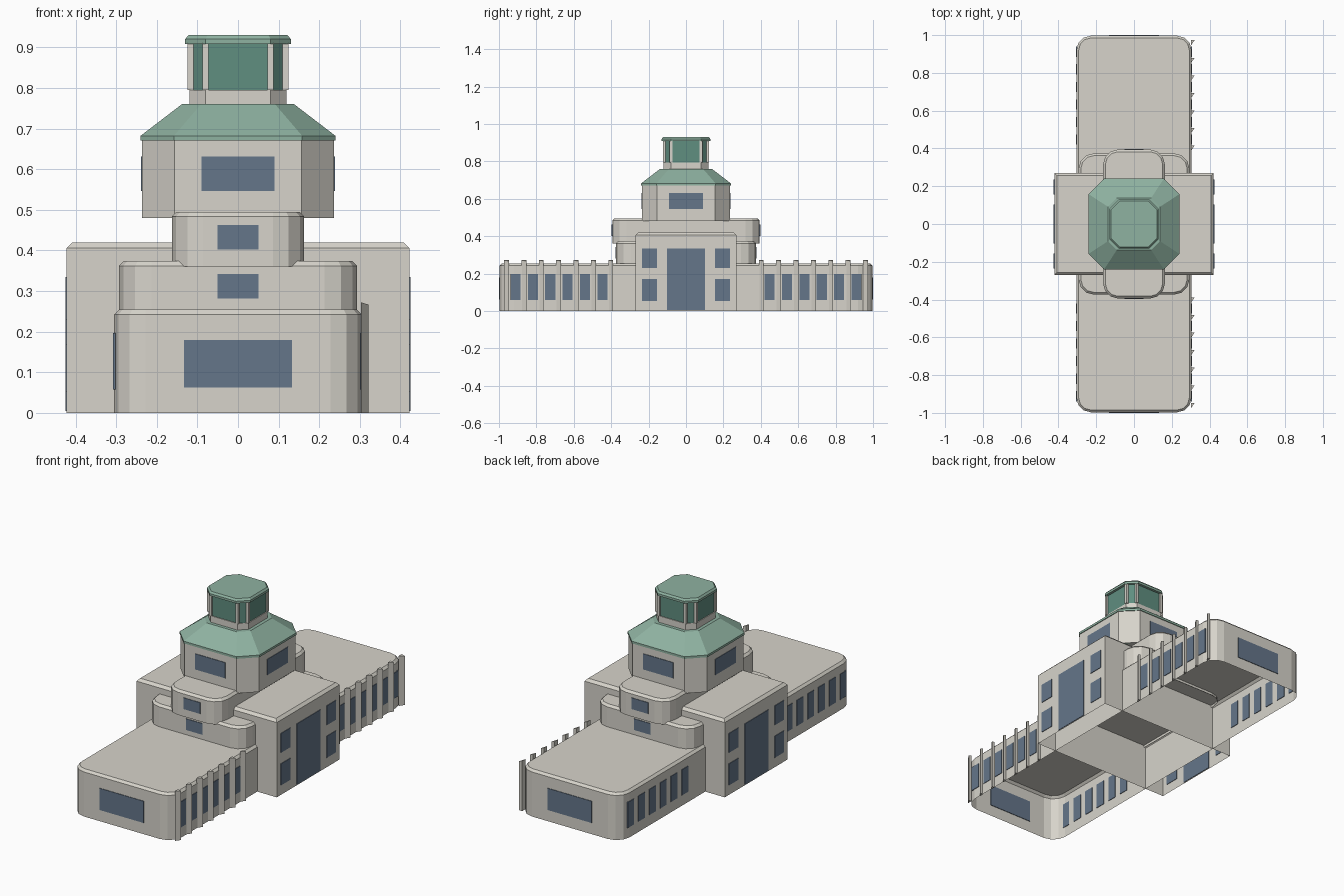
import bpy, math

if "Cube" in bpy.data.objects:
    bpy.data.objects.remove(bpy.data.objects["Cube"])


def material(name, rgb):
    m = bpy.data.materials.new(name)
    lin = [((c / 255 + 0.055) / 1.055) ** 2.4 for c in rgb]
    m.diffuse_color = (*lin, 1)
    m.use_nodes = True
    m.node_tree.nodes["Principled BSDF"].inputs["Base Color"].default_value = m.diffuse_color
    return m


STONE = material("pale stone", (215, 212, 203))
COPPER = material("green copper", (143, 178, 161))
WINDOW = material("blue grey window", (101, 118, 138))
GLASS = material("dark green glass", (96, 142, 128))


def make(name, verts, faces, mat):
    me = bpy.data.meshes.new(name)
    me.from_pydata(verts, [], faces)
    me.materials.append(mat)
    ob = bpy.data.objects.new(name, me)
    bpy.context.collection.objects.link(ob)
    return ob


def outline(hx, hy, r, seg):
    """Rectangle with rounded (seg > 1), chamfered (seg = 1) or square (r = 0) corners."""
    if r == 0:
        return [(hx, hy), (-hx, hy), (-hx, -hy), (hx, -hy)]
    pts = []
    for k, (sx, sy) in enumerate([(1, 1), (-1, 1), (-1, -1), (1, -1)]):
        for i in range(seg + 1):
            a = math.pi / 2 * (k + i / seg)
            pts.append((sx * (hx - r) + r * math.cos(a), sy * (hy - r) + r * math.sin(a)))
    return pts


def loft(name, layers, mat, seg=1, bottom=False):
    """Stack of outlines (z, hx, hy, r), capped on top."""
    rings = [[(x, y, z) for x, y in outline(hx, hy, r, seg)] for z, hx, hy, r in layers]
    n = len(rings[0])
    verts = [v for ring in rings for v in ring]
    faces = [(l * n + i, l * n + (i + 1) % n, (l + 1) * n + (i + 1) % n, (l + 1) * n + i)
             for l in range(len(rings) - 1) for i in range(n)]
    faces.append(tuple(range((len(rings) - 1) * n, len(rings) * n)))
    if bottom:
        faces.append(tuple(reversed(range(n))))
    return make(name, verts, faces, mat)


def tier(name, z0, z1, hx, hy, r, b):
    """Open-bottomed storey with a bevelled top edge."""
    return loft(name, [(z0, hx, hy, r), (z1 - b, hx, hy, r),
                       (z1, hx - b, hy - b, max(r - b, 0))], STONE, 3)


def box(name, x0, x1, y0, y1, z0, z1, mat):
    v = [(x, y, z) for z in (z0, z1) for x, y in ((x0, y0), (x1, y0), (x1, y1), (x0, y1))]
    f = [(3, 2, 1, 0), (4, 5, 6, 7), (0, 1, 5, 4), (1, 2, 6, 5), (2, 3, 7, 6), (3, 0, 4, 7)]
    return make(name, v, f, mat)


T = 0.003  # window plate thickness


def end_windows(name, dist, a0, a1, z0, z1):
    """Plates on the front and back walls."""
    for s in (-1, 1):
        lo, hi = sorted((s * (dist - T), s * (dist + T)))
        box(name, a0, a1, lo, hi, z0, z1, WINDOW)


def side_windows(name, dist, a0, a1, z0, z1):
    """Plates on the left and right walls."""
    for s in (-1, 1):
        lo, hi = sorted((s * (dist - T), s * (dist + T)))
        box(name, lo, hi, a0, a1, z0, z1, WINDOW)


# Stepped main masses
tier("long_wing", 0, 0.254, 0.305, 0.997, 0.077, 0.012)
tier("central_block", 0, 0.42, 0.422, 0.27, 0, 0.014)
tier("second_tier", 0.24, 0.374, 0.293, 0.374, 0.08, 0.012)
tier("third_tier", 0.36, 0.495, 0.163, 0.394, 0.077, 0.012)

# Eight-sided tower and copper roof
loft("tower", [(0.48, 0.236, 0.236, 0.08), (0.67, 0.236, 0.236, 0.08)], STONE)
loft("tower_roof", [(0.67, 0.24, 0.24, 0.082), (0.682, 0.24, 0.24, 0.082),
                    (0.76, 0.138, 0.138, 0.047)], COPPER, bottom=True)

# Lantern
loft("lantern_base", [(0.755, 0.12, 0.12, 0.04), (0.795, 0.12, 0.12, 0.04)], STONE)
loft("lantern_glass", [(0.795, 0.116, 0.116, 0.037), (0.91, 0.116, 0.116, 0.037)], GLASS)
for x, y in outline(0.117, 0.117, 0.037, 1):
    h = 0.007
    box("lantern_post", x - h, x + h, y - h, y + h, 0.795, 0.91, STONE)
loft("lantern_cap", [(0.908, 0.13, 0.13, 0.05), (0.92, 0.13, 0.13, 0.05),
                     (0.93, 0.122, 0.122, 0.047)], COPPER, bottom=True)

# Front and back windows
end_windows("wing_end_window", 0.997, -0.133, 0.133, 0.062, 0.18)
end_windows("second_tier_window", 0.374, -0.05, 0.05, 0.281, 0.342)
end_windows("third_tier_window", 0.394, -0.05, 0.05, 0.402, 0.463)
end_windows("tower_window", 0.236, -0.09, 0.09, 0.546, 0.631)

# Side windows
side_windows("tower_side_window", 0.236, -0.09, 0.09, 0.546, 0.631)
side_windows("tall_entrance", 0.422, -0.102, 0.102, 0.005, 0.335)
for s in (-1, 1):
    for z0, z1 in ((0.053, 0.17), (0.23, 0.335)):
        c = s * 0.196
        side_windows("block_window", 0.422, c - 0.04, c + 0.04, z0, z1)
    for i in range(6):
        c = s * (0.447 + 0.093 * i)
        side_windows("wing_window", 0.305, c - 0.027, c + 0.027, 0.058, 0.197)

# Wedge-shaped fins along the right side only
for s in (-1, 1):
    for i in range(7):
        c = s * (0.402 + 0.093 * i)
        tri = [(0.303, c - 0.013), (0.321, c + 0.013), (0.303, c + 0.013)]
        v = [(x, y, 0) for x, y in tri] + [(x, y, 0.272 - (x - 0.303) * 0.3) for x, y in tri]
        make("wall_fin", v, [(2, 1, 0), (3, 4, 5), (0, 1, 4, 3), (1, 2, 5, 4), (2, 0, 3, 5)], STONE)
